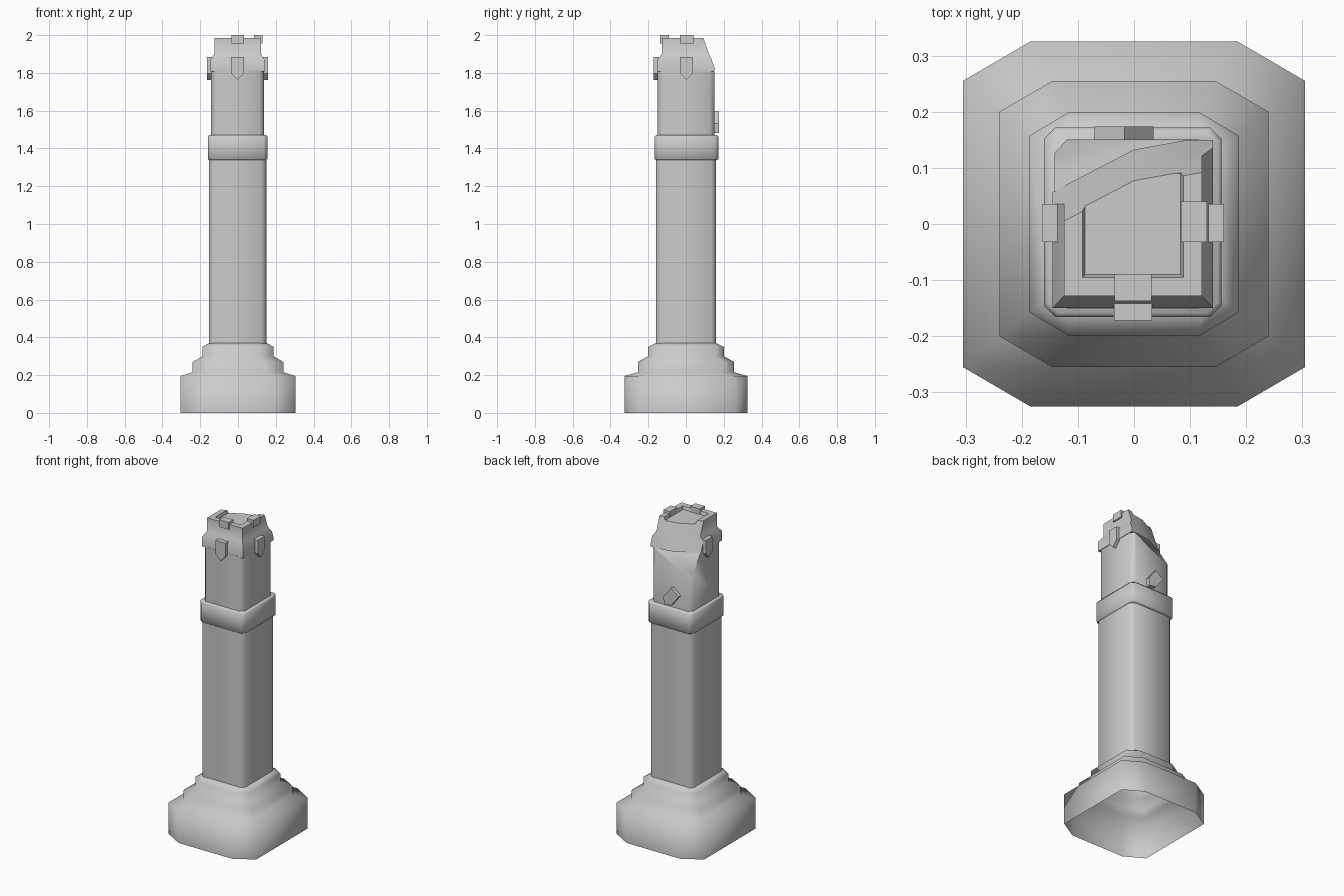
import bpy, bmesh, math
from mathutils import Vector, Matrix

if "Cube" in bpy.data.objects:
    bpy.data.objects.remove(bpy.data.objects["Cube"])

stone = bpy.data.materials.new("grey_stone")
stone.use_nodes = True
GREY = (0.6, 0.6, 0.6, 1)
stone.diffuse_color = GREY
stone.node_tree.nodes["Principled BSDF"].inputs["Base Color"].default_value = GREY


def finish(bm, name, angle):
    bmesh.ops.recalc_face_normals(bm, faces=bm.faces)
    mesh = bpy.data.meshes.new(name)
    bm.to_mesh(mesh)
    bm.free()
    mesh.materials.append(stone)
    obj = bpy.data.objects.new(name, mesh)
    bpy.context.collection.objects.link(obj)
    bpy.ops.object.select_all(action='DESELECT')
    obj.select_set(True)
    bpy.context.view_layer.objects.active = obj
    bpy.ops.object.shade_smooth_by_angle(angle=math.radians(angle))
    return obj


def ring(x, y, cx, cy):
    """Rectangle outline with half sizes x, y and corners cut by cx, cy."""
    if cx == 0:
        return [(x, -y), (x, y), (-x, y), (-x, -y)]
    q = [(x, -y + cy), (x, y - cy), (x - cx, y), (-x + cx, y)]
    return q + [(-a, -b) for a, b in q]


def loft(sections, bottom=True, top=True, offset=(0, 0)):
    """Stack outlines given as (z, x, y, cx, cy)."""
    bm = bmesh.new()
    rings = [[bm.verts.new((a + offset[0], b + offset[1], z)) for a, b in ring(*s)]
             for z, *s in sections]
    n = len(rings[0])
    for lo, hi in zip(rings, rings[1:]):
        for i in range(n):
            j = (i + 1) % n
            bm.faces.new((lo[i], lo[j], hi[j], hi[i]))
    if bottom:
        bm.faces.new(rings[0][::-1])
    if top:
        bm.faces.new(rings[-1])
    bmesh.ops.recalc_face_normals(bm, faces=bm.faces)
    return bm


def break_off(bm, a, b, c):
    """Remove everything behind the plane through three points and close it."""
    a, b, c = Vector(a), Vector(b), Vector(c)
    normal = (b - a).cross(c - a)
    if normal.y < 0:
        normal.negate()
    cut = bmesh.ops.bisect_plane(bm, geom=bm.verts[:] + bm.edges[:] + bm.faces[:],
                                 plane_co=a, plane_no=normal, clear_outer=True)
    edges = [e for e in cut["geom_cut"] if isinstance(e, bmesh.types.BMEdge)]
    bmesh.ops.holes_fill(bm, edges=edges, sides=0)


# Stepped plinth, open underneath
base, mid, upper = (.305, .325, .12, .07), (.24, .255, .095, .055), (.187, .2, .072, .043)
finish(loft([(0, *base), (.195, *base), (.215, *mid), (.27, *mid),
             (.3, *upper), (.35, *upper), (.37, .152, .16, .03, .03)],
            bottom=False), "stepped_plinth", 85)

# Lower shaft and collar
shaft = (.152, .16, .025, .025)
finish(loft([(.34, *shaft), (1.36, *shaft)], offset=(-.002, 0)), "lower_shaft", 50)
collar = (.158, .169, .02, .02)
finish(loft([(1.338, .152, .162, .02, .02), (1.345, *collar), (1.462, *collar),
             (1.47, .152, .162, .02, .02)], offset=(-.002, .003)), "collar", 50)

# Upper shaft with one broken back corner
neck = (.14, .151, .023, .025)
bm = loft([(1.46, *neck), (1.812, *neck)], offset=(-.002, 0))
break_off(bm, (-.14, .15, 1.67), (-.14, .06, 1.81), (.14, .155, 1.81))
finish(bm, "upper_shaft", 50)

# Broken crown with a shallow recess behind its rim
bm = loft([(1.808, .143, .15, 0, 0), (1.87, .143, .15, 0, 0), (1.9, .123, .128, 0, 0),
           (1.985, .123, .128, 0, 0), (1.985, .09, .095, 0, 0), (1.965, .085, .09, 0, 0)],
          offset=(-.002, 0))
break_off(bm, (-.1, .08, 1.81), (0, .132, 1.81), (-.1, .02, 1.98))
break_off(bm, (0, .132, 1.81), (.14, .157, 1.81), (0, .072, 1.98))
finish(bm, "broken_crown", 40)


# Remaining battlements on the rim
def merlon(name, x, y, sx, sy):
    bm = loft([(1.955, sx, sy, 0, 0), (2, sx, sy, 0, 0)], offset=(x, y))
    finish(bm, name, 30)


merlon("front_merlon", -.002, -.113, .033, .024)
merlon("left_merlon", .107, .004, .023, .036)


# Pointed pendants hanging on the crown, and the one that slid off the back
def pendant(name, location, turn, tilt=0, depth=.03):
    bm = bmesh.new()
    outline = [(-.034, .06), (-.034, -.025), (0, -.06), (.034, -.025), (.034, .06)]
    face = bm.faces.new([bm.verts.new((x, -depth / 2, z)) for x, z in outline])
    out = bmesh.ops.extrude_face_region(bm, geom=[face])["geom"]
    bmesh.ops.translate(bm, vec=(0, depth, 0),
                        verts=[v for v in out if isinstance(v, bmesh.types.BMVert)])
    place = (Matrix.Translation(location) @ Matrix.Rotation(math.radians(turn), 4, 'Z')
             @ Matrix.Rotation(math.radians(tilt), 4, 'Y'))
    bmesh.ops.transform(bm, matrix=place, verts=bm.verts)
    finish(bm, name, 30)


pendant("front_pendant", (-.002, -.157, 1.823), 0)
pendant("left_pendant", (.145, .002, 1.823), 90)
pendant("right_pendant", (-.148, .002, 1.823), -90)
pendant("fallen_pendant", (-.007, .159, 1.53), 180, 38)
